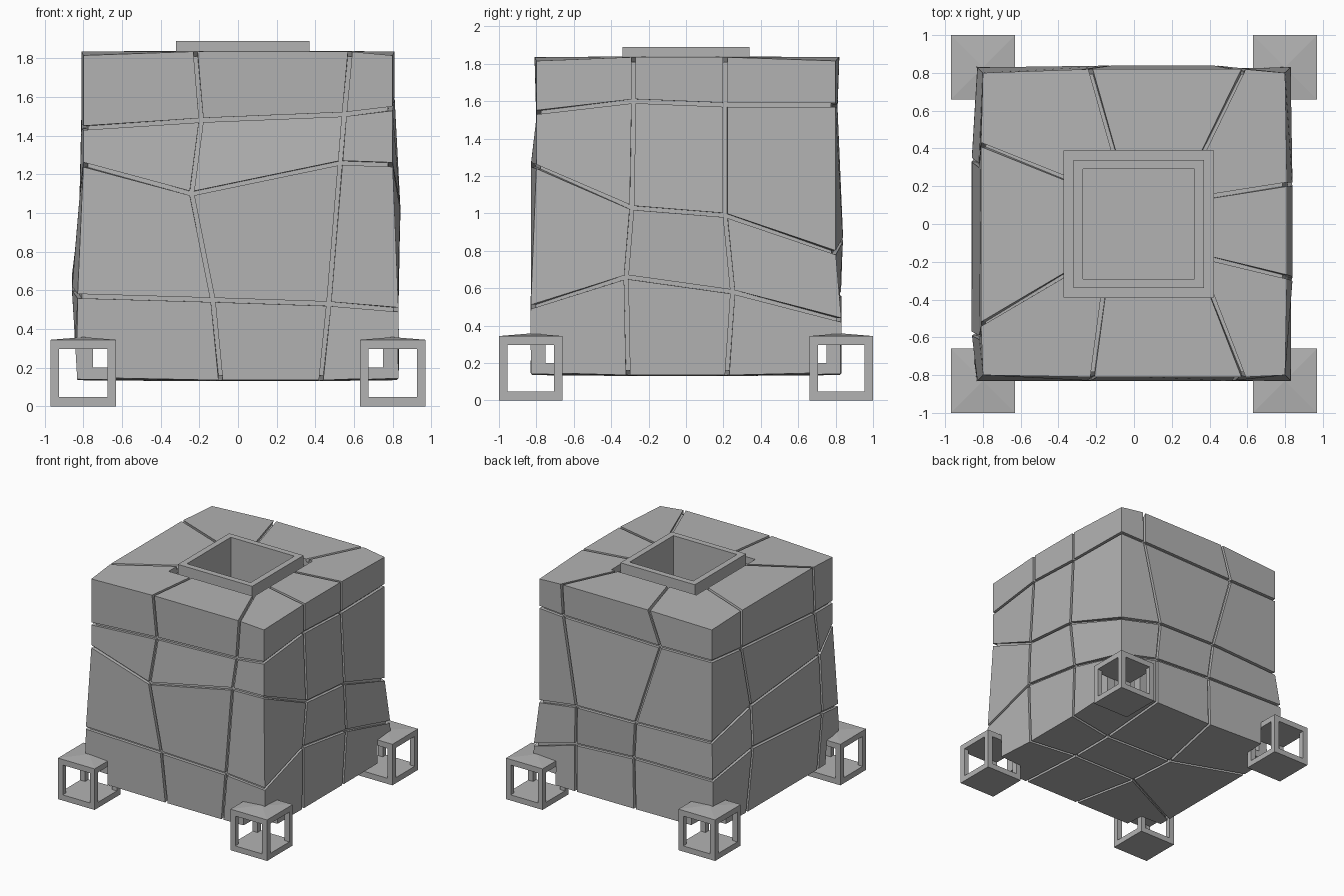
import bpy, bmesh, math
from mathutils import Vector, Matrix

if "Cube" in bpy.data.objects:
    bpy.data.objects.remove(bpy.data.objects["Cube"])

stone = bpy.data.materials.new("grey stone")
stone.use_nodes = True
grey = (0.45, 0.45, 0.45, 1)
stone.diffuse_color = grey
stone.node_tree.nodes["Principled BSDF"].inputs["Base Color"].default_value = grey


def make_object(name, bm):
    bmesh.ops.recalc_face_normals(bm, faces=bm.faces[:])
    mesh = bpy.data.meshes.new(name)
    bm.to_mesh(mesh)
    bm.free()
    mesh.materials.append(stone)
    obj = bpy.data.objects.new(name, mesh)
    bpy.context.scene.collection.objects.link(obj)
    return obj


def box(name, centre, size, peak=0):
    bm = bmesh.new()
    bmesh.ops.create_cube(bm, size=1, matrix=Matrix.Translation(centre) @ Matrix.Diagonal((*size, 1)))
    if peak:
        top = [f for f in bm.faces if f.normal.z > 0.9]
        apex = bmesh.ops.poke(bm, faces=top)["verts"][0]
        apex.co.z += peak
    return make_object(name, bm)


def carve(obj, centre, size):
    cutter = box("cutter", centre, size)
    cutter.hide_render = True
    mod = obj.modifiers.new("carve", "BOOLEAN")
    mod.operation, mod.solver, mod.object = "DIFFERENCE", "EXACT", cutter
    bpy.context.view_layer.objects.active = obj
    bpy.ops.object.modifier_apply(modifier=mod.name)
    bpy.data.objects.remove(cutter)


# Seam layout per side: corner and two seam columns, listed from top to bottom
corner_out = (0.8, 0.8, 0.8, 0.83, 0.835)
sides = [
    dict(name="front", out=(.81, .8, .83, .83, .82),
         seam_a=(-.22, -.19, -.24, -.13, -.09), seam_b=(.58, .55, .53, .47, .43),
         heights=((1.44, 1.25, .57), (1.48, 1.1, .55), (1.51, 1.26, .53))),
    dict(name="left", out=(.81, .81, .84, .83, .82),
         seam_a=(-.28, -.28, -.29, -.32, -.31), seam_b=(.21, .21, .21, .25, .22),
         heights=((1.54, 1.25, .5), (1.6, 1.03, .66), (1.58, .99, .58))),
    dict(name="back", out=(.82, .81, .84, .82, .82),
         seam_a=(-.58, -.57, -.43, -.45, -.45), seam_b=(.23, .33, .12, .09, .1),
         heights=((1.58, .79, .43), (1.57, .86, .53), (1.55, .87, .56))),
    dict(name="right", out=(.81, .81, .82, .86, .83),
         seam_a=(-.42, -.42, -.31, -.34, -.38), seam_b=(.53, .55, .6, .58, .56),
         heights=((1.55, .87, .57), (1.52, 1, .67), (1.45, 1.08, .61))),
]
top_inner = ((-.13, -.13), (.33, -.165), (.24, .12), (-.03, .11))
bottom_inner = ((-.2, -.25), (.4, -.25), (.4, .15), (-.23, .17))

# Body: gridded block with crooked rows and columns
bm = bmesh.new()
columns = []
for k, side in enumerate(sides):
    turn = Matrix.Rotation(k * math.pi / 2, 3, "Z")
    for c in range(3):
        top, bottom = (1.815, 0.15) if c == 0 else (1.835, 0.135)
        zs = (top, *side["heights"][c], bottom)
        column = []
        for level, z in enumerate(zs):
            out = side["out"][level] if c else corner_out[level]
            along = (-out, side["seam_a"][level], side["seam_b"][level])[c]
            column.append(bm.verts.new(turn @ Vector((along, -out, z))))
        columns.append(column)

for i, column in enumerate(columns):
    following = columns[(i + 1) % len(columns)]
    for level in range(4):
        bm.faces.new((column[level], column[level + 1], following[level + 1], following[level]))

for level, inner, z in ((0, top_inner, 1.84), (4, bottom_inner, 0.13)):
    centre = [bm.verts.new((x, y, z)) for x, y in inner]
    ring = [column[level] for column in columns]
    bm.faces.new(centre)
    for k in range(4):
        j = k * 3
        bm.faces.new((ring[j - 1], ring[j], ring[j + 1], centre[k]))
        bm.faces.new((ring[j + 1], ring[j + 2], centre[(k + 1) % 4], centre[k]))
bmesh.ops.recalc_face_normals(bm, faces=bm.faces[:])

# Grooves along every seam, leaving the outer edges of the block sharp
outer = [set(column[0] for column in columns), set(column[4] for column in columns)]
outer += [set(columns[i]) for i in range(0, 12, 3)]
seams = [e for e in bm.edges if not any(set(e.verts) <= group for group in outer)]
bmesh.ops.bevel(bm, geom=seams, offset=0.011, offset_type="OFFSET", segments=1,
                affect="EDGES", material=1)
grooves = [f for f in bm.faces if f.material_index == 1]
bmesh.ops.inset_region(bm, faces=grooves, thickness=0, depth=-0.025, use_even_offset=True)
for f in bm.faces:
    f.material_index = 0
body = make_object("body", bm)

# Hollow inside and square opening in the roof
carve(body, (0, 0, 0.99), (1.5, 1.5, 1.58))
carve(body, (0.025, 0, 1.8), (0.79, 0.78, 0.4))

# Feet: open cubes that bite into the lower corners
for x, x_name in ((-0.8, "right"), (0.8, "left")):
    for y, y_name in ((-0.83, "front"), (0.83, "back")):
        centre = (x, y, 0.172)
        carve(body, centre, (0.339, 0.339, 0.343))
        foot = box(y_name + "_" + x_name + "_foot", centre, (0.34, 0.34, 0.344), peak=0.014)
        carve(foot, centre, (0.25, 0.5, 0.25))
        carve(foot, centre, (0.5, 0.25, 0.25))

# Chimney: square tube standing in the roof opening
chimney = box("chimney", (0.025, 0, 1.545), (0.69, 0.68, 0.69))
carve(chimney, (0.025, 0, 1.545), (0.59, 0.58, 0.9))
